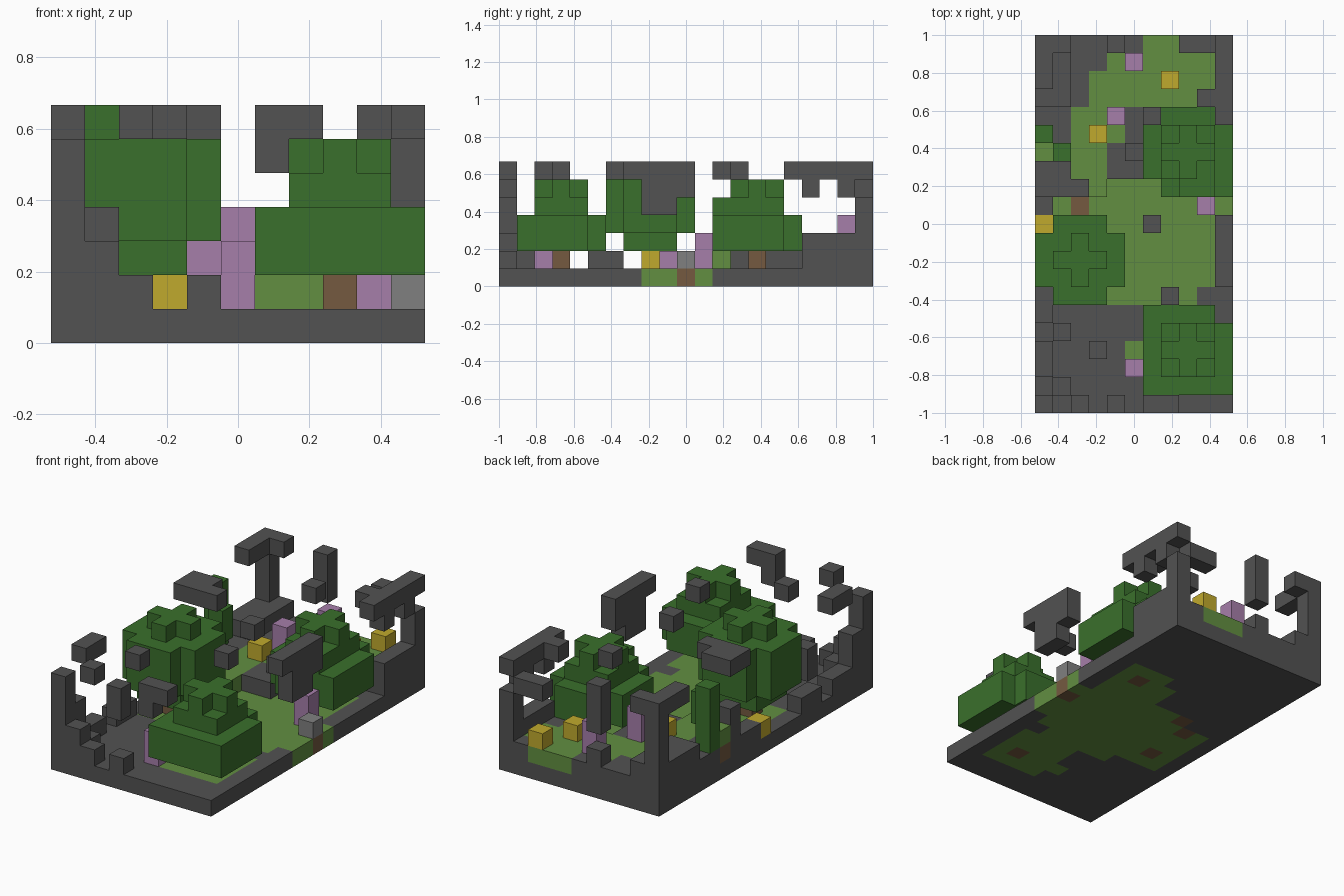
import bpy
import bmesh
from mathutils import Vector

if "Cube" in bpy.data.objects:
    bpy.data.objects.remove(bpy.data.objects["Cube"], do_unlink=True)

NX, NY = 11, 21
S = 2 / NY          # edge length of one block
cells = {}          # grid cell -> (part name, material name)


def make_material(name, rgb):
    m = bpy.data.materials.new(name)
    m.use_nodes = True
    m.diffuse_color = (*rgb, 1)
    m.node_tree.nodes["Principled BSDF"].inputs["Base Color"].default_value = (*rgb, 1)
    return m


MATS = {name: make_material(name, rgb) for name, rgb in {
    "stone_grey": (.084, .084, .084),
    "leaf_green": (.042, .162, .025),
    "grass_green": (.122, .275, .053),
    "blossom_purple": (.38, .21, .40),
    "flower_yellow": (.53, .40, .026),
    "bark_brown": (.178, .102, .051),
    "pale_grey": (.216, .216, .216),
}.items()}


def fill(part, mat, xs, ys, zs):
    """Fill a block of cells; each range is one index or a (first, last) pair."""
    def span(v):
        return range(v[0], v[1] + 1) if isinstance(v, tuple) else (v,)
    for i in span(xs):
        for j in span(ys):
            for k in span(zs):
                cells[i, j, k] = (part, mat)


def stone(part, *ranges):
    fill(part, "stone_grey", *ranges)


# Ground slab and raised terrain at the back
stone("ground", (0, 10), (0, 20), 0)
stone("raised_ground", (0, 10), (17, 20), 1)
stone("raised_ground", (0, 3), (12, 16), 1)

# Lower and upper lawns, one span per row
LOW = {2: (6, 9), 3: (5, 9), 4: (6, 9), 5: (6, 9), 6: (4, 8), 7: (1, 9),
       8: (1, 10), 9: (1, 10), 10: (1, 9), 11: (1, 10), 12: (4, 9),
       13: (6, 9), 14: (6, 9), 15: (7, 9)}
HIGH = {12: (2, 3), 13: (2, 3), 14: (2, 3), 15: (2, 4), 16: (2, 4),
        17: (3, 8), 18: (3, 9), 19: (4, 9), 20: (6, 8)}
for level, rows in enumerate((LOW, HIGH)):
    for j, xs in rows.items():
        fill(("lower_lawn", "upper_lawn")[level], "grass_green", xs, j, level)

# Exposed soil
for i, j in ((10, 10), (3, 12), (2, 11)):
    fill("soil", "bark_brown", i, j, 0)

# Stone boulders in the middle
stone("boulders", (4, 5), (13, 14), (0, 1))
stone("boulders", 5, (15, 16), 1)
stone("boulders", 5, 14, 2)

# Broken walls around the edge
stone("front_left_wall", 0, 0, (1, 5))
stone("front_left_wall", 0, 1, (1, 3))
stone("front_left_wall", 0, (2, 3), 1)
stone("front_left_wall", 0, (5, 6), 1)
stone("front_left_wall", 1, 0, (1, 2))
stone("front_left_wall", 1, 1, 1)
stone("front_left_wall", 2, 0, 1)
stone("front_left_wall", 4, 0, 1)
stone("side_wall", 0, (11, 13), 1)
stone("side_wall", 0, 13, (2, 3))
stone("back_corner_wall", 0, 20, (1, 6))
stone("back_corner_wall", 0, (17, 19), 2)
stone("back_corner_wall", 1, (17, 20), 2)
stone("back_corner_wall", 4, 20, 2)
stone("far_corner_wall", 10, (17, 19), 2)
stone("far_corner_wall", 10, 20, (1, 4))

# Hanging roof fragments
for ranges in (
        (0, (2, 3), 6), (2, 0, 6), (3, 3, 6), (1, 4, (2, 3)),
        ((0, 2), 12, 6), ((0, 1), 13, 6), (0, (18, 19), 6), (1, 20, 6),
        (4, 20, (4, 6)), (6, 16, 6), (7, 6, 6), (6, 10, 6),
        ((6, 7), 0, 6), (6, 0, 5),
        (10, (7, 10), 6), (10, (8, 10), 5), (10, (8, 9), 4),
        (10, (16, 20), 6), (9, 17, 6), (10, 17, 5), (10, 19, 5),
        ((8, 9), 20, 5)):
    stone("roof_fragments", *ranges)


# Trees: trunk, wide canopy layers, narrow layer and a cross on top
def tree(part, x, y, wide, narrow, cross, missing):
    leaf = "leaf_green"
    for k in wide:
        for dx in range(-2, 3):
            for dy in range(-2, 3):
                if (dx, dy) not in missing:
                    fill(part + "_leaves", leaf, x + dx, y + dy, k)
    for k in narrow:
        fill(part + "_leaves", leaf, (x - 1, x + 1), (y - 1, y + 1), k)
    fill(part + "_leaves", leaf, (x - 1, x + 1), y, cross)
    fill(part + "_leaves", leaf, x, (y - 1, y + 1), cross)
    fill(part + "_trunk", "bark_brown", x, y, (0, cross - 1))


tree("front_tree", 8, 3, (2, 3), (4,), 5, [(2, 2)])
tree("middle_tree", 2, 8, (3, 4, 5), (2,), 6, [(-2, -2), (2, -2), (-2, 2), (2, 2)])
tree("back_tree", 8, 14, (2, 3), (4,), 5, [(-2, -2), (-2, 2), (2, 2)])
fill("back_tree_leaves", "leaf_green", (8, 9), 12, 4)

# Small tree cut off by the edge
fill("edge_shrub", "leaf_green", 0, 15, (2, 5))
fill("edge_shrub", "leaf_green", 1, 14, (3, 4))
fill("edge_shrub_trunk", "bark_brown", 0, 14, 1)
fill("edge_shrub_base", "grass_green", 0, 14, 2)

# Flowers
for i, j, zs in ((5, 2, (1, 2)), (9, 11, (1, 2)), (5, 19, (2, 3)),
                 (4, 16, (2, 3)), (4, 9, 1)):
    fill("purple_flowers", "blossom_purple", i, j, zs)
for i, j, k in ((7, 18, 2), (8, 20, 2), (3, 15, 2), (0, 10, 1), (3, 8, 1)):
    fill("yellow_flowers", "flower_yellow", i, j, k)
fill("pale_flower", "pale_grey", 10, 10, 1)


# Build each part from its exposed block faces
def add_faces(bm, cell):
    centre = Vector(cell) + Vector((.5, .5, .5))
    for axis in range(3):
        for sign in (-1, 1):
            n = Vector((0, 0, 0))
            n[axis] = sign
            if tuple(int(c + d) for c, d in zip(cell, n)) in cells:
                continue
            u = Vector((0, 0, 0))
            u[(axis + 1) % 3] = .5
            v = n.cross(u)
            corners = [centre + n / 2 + p for p in (-u - v, u - v, u + v, v - u)]
            bm.faces.new([bm.verts.new(((p.x - NX / 2) * S, (p.y - NY / 2) * S, p.z * S))
                          for p in corners])


for part in sorted({p for p, m in cells.values()}):
    bm = bmesh.new()
    for cell, (p, mat) in cells.items():
        if p == part:
            add_faces(bm, cell)
            material = MATS[mat]
    if not bm.faces:
        bm.free()
        continue
    bmesh.ops.remove_doubles(bm, verts=bm.verts, dist=S / 100)
    bmesh.ops.dissolve_limit(bm, angle_limit=.01, verts=bm.verts, edges=bm.edges)
    mesh = bpy.data.meshes.new(part)
    bm.to_mesh(mesh)
    bm.free()
    mesh.materials.append(material)
    bpy.context.collection.objects.link(bpy.data.objects.new(part, mesh))
